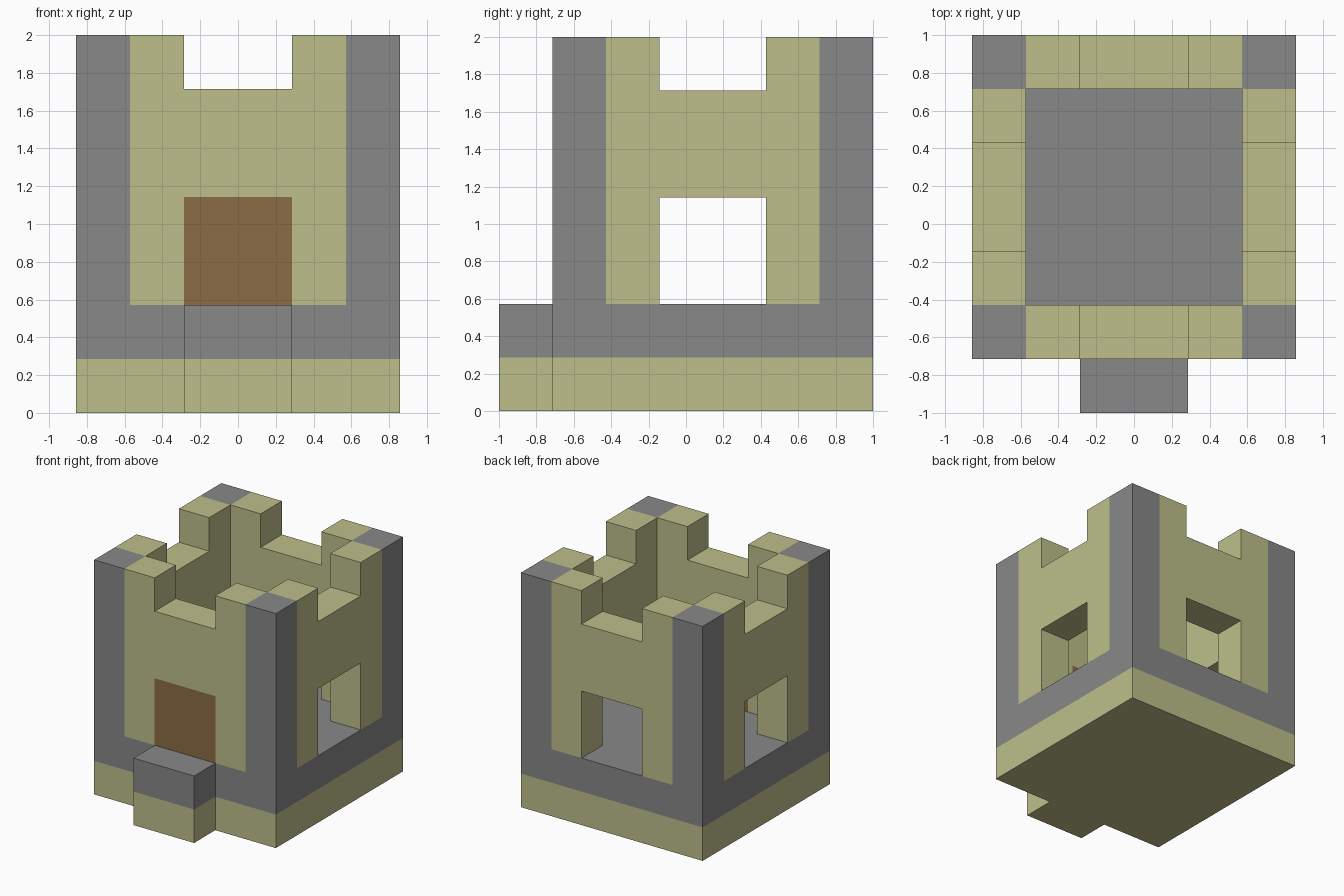
import bpy, bmesh
from itertools import product
from mathutils import Vector

cube = bpy.data.objects.get("Cube")
if cube:
    bpy.data.objects.remove(cube)

U = 2 / 7                                # edge length of one building block
ORIGIN = Vector((-3 * U, -2.5 * U, 0))   # front right bottom corner of the walls


def material(name, colour):
    mat = bpy.data.materials.new(name)
    mat.use_nodes = True
    mat.diffuse_color = colour
    bsdf = next(n for n in mat.node_tree.nodes if n.type == 'BSDF_PRINCIPLED')
    bsdf.inputs["Base Color"].default_value = colour
    return mat


SAND, STONE, WOOD = range(3)
materials = [material("sand", (0.508, 0.521, 0.256, 1)),
             material("grey stone", (0.246, 0.246, 0.246, 1)),
             material("brown wood", (0.254, 0.15, 0.06, 1))]


def block(xs, ys, zs):
    return set(product(range(*xs), range(*ys), range(*zs)))


# Parts as sets of blocks, each with a colour rule by height
parts = {"foundation": (block((0, 6), (0, 6), (0, 2)), lambda z: STONE if z else SAND),
         "doorstep": (block((2, 4), (-1, 0), (0, 2)), lambda z: STONE if z else SAND)}

# Corner pillars
for side, x in (("right", 0), ("left", 5)):
    for end, y in (("front", 0), ("back", 5)):
        parts[f"{end}_{side}_pillar"] = (block((x, x + 1), (y, y + 1), (2, 7)),
                                         lambda z: STONE)

# Walls with a central opening below and a battlement gap on top
for name, d, along_x in (("front", 0, True), ("back", 5, True),
                         ("right", 0, False), ("left", 5, False)):
    def span(a, b, z0, z1):
        across = (d, d + 1)
        return block((a, b), across, (z0, z1)) if along_x else block(across, (a, b), (z0, z1))
    wall = span(1, 5, 2, 7) - span(2, 4, 2, 4) - span(2, 4, 6, 7)
    parts[name + "_wall"] = (wall, lambda z: SAND)

# Door filling the front opening
parts["door"] = (block((2, 4), (0, 1), (2, 4)), lambda z: WOOD)

solid = set().union(*(cells for cells, _ in parts.values()))


def build(name, cells, colour):
    """Make the exposed skin of a set of blocks, merged into large flat faces."""
    bm = bmesh.new()
    for cell in sorted(cells):
        centre = Vector(cell) + Vector((0.5, 0.5, 0.5))
        for axis in range(3):
            for sign in (-1, 1):
                n = Vector((0, 0, 0))
                n[axis] = sign
                if tuple(int(c + k) for c, k in zip(cell, n)) in solid:
                    continue
                u = Vector((0, 0, 0))
                u[(axis + 1) % 3] = 0.5
                v = n.cross(u)
                mid = centre + n / 2
                corners = (mid - u - v, mid + u - v, mid + u + v, mid - u + v)
                face = bm.faces.new([bm.verts.new(ORIGIN + c * U) for c in corners])
                face.material_index = colour(cell[2])
    bmesh.ops.remove_doubles(bm, verts=bm.verts, dist=0.001)
    bmesh.ops.dissolve_limit(bm, angle_limit=0.01, verts=bm.verts, edges=bm.edges,
                             delimit={'MATERIAL'})
    mesh = bpy.data.meshes.new(name)
    for mat in materials:
        mesh.materials.append(mat)
    bm.to_mesh(mesh)
    bm.free()
    bpy.context.collection.objects.link(bpy.data.objects.new(name, mesh))


for part, (cells, colour) in parts.items():
    build(part, cells, colour)
